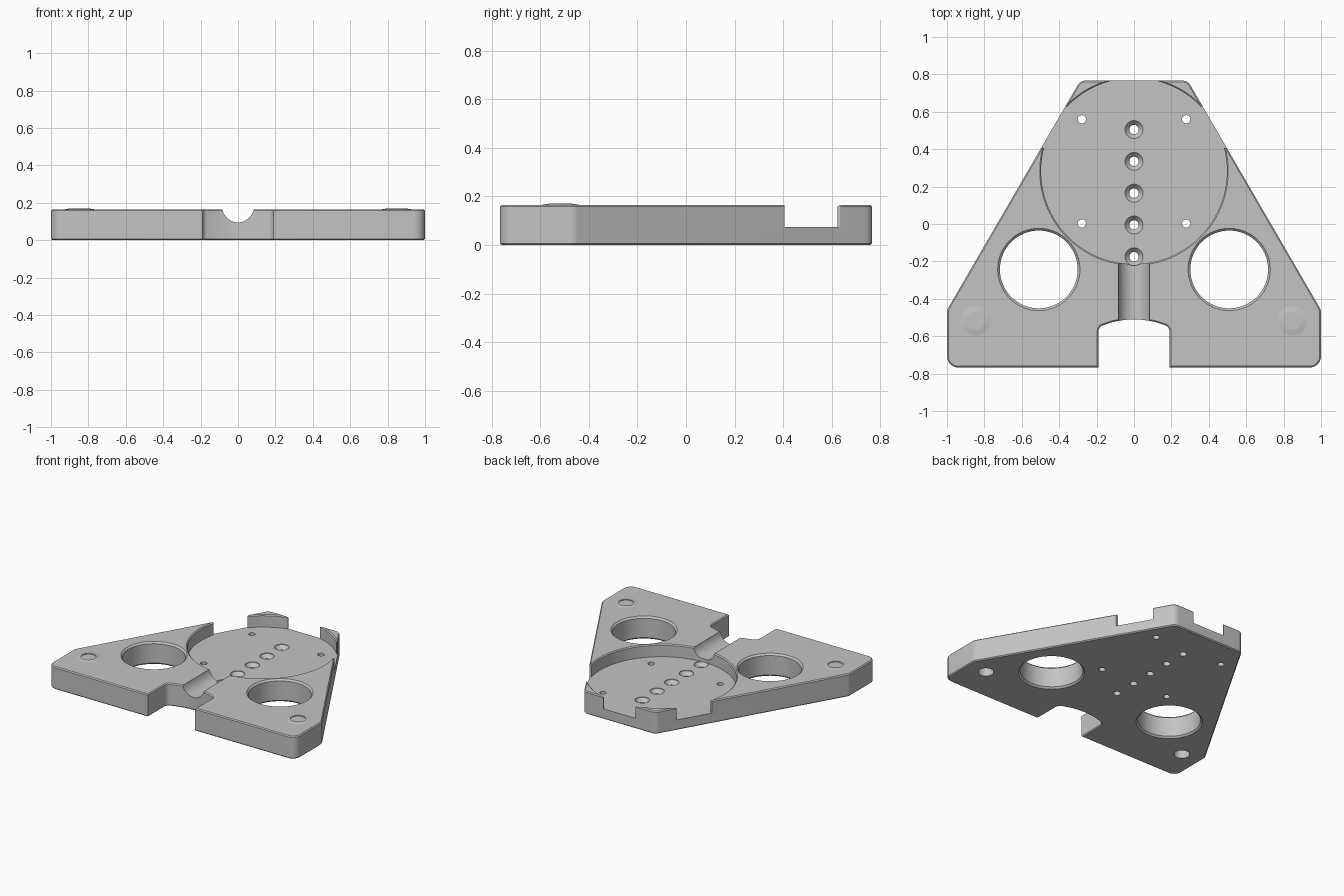
import bpy, bmesh, math
from mathutils import Vector, Matrix

if "Cube" in bpy.data.objects:
    bpy.data.objects.remove(bpy.data.objects["Cube"])

TOP, FLOOR, HALF = 0.165, 0.075, 0.767
EDGE = 0.007          # small chamfer on the outer edges
POCKET_Y = 0.283

grey = bpy.data.materials.new("plain grey")
grey.use_nodes = True
grey.diffuse_color = (0.55, 0.55, 0.55, 1)
grey.node_tree.nodes["Principled BSDF"].inputs["Base Color"].default_value = (0.55, 0.55, 0.55, 1)


def make(name, bm):
    bmesh.ops.recalc_face_normals(bm, faces=bm.faces[:])
    mesh = bpy.data.meshes.new(name)
    bm.to_mesh(mesh)
    bm.free()
    mesh.materials.append(grey)
    ob = bpy.data.objects.new(name, mesh)
    bpy.context.collection.objects.link(ob)
    return ob


def lathe(name, profile, x=0, y=0, steps=48, closed=False):
    """Turn (radius, z) points about a vertical axis at x, y."""
    bm = bmesh.new()
    vs = [bm.verts.new((r, 0, z)) for r, z in profile]
    pairs = list(zip(vs, vs[1:])) + ([(vs[-1], vs[0])] if closed else [])
    es = [bm.edges.new(p) for p in pairs]
    bmesh.ops.spin(bm, geom=vs + es, cent=(0, 0, 0), axis=(0, 0, 1),
                   angle=math.tau, steps=steps, use_merge=True)
    bmesh.ops.remove_doubles(bm, verts=bm.verts[:], dist=1e-5)
    bmesh.ops.translate(bm, verts=bm.verts[:], vec=(x, y, 0))
    return make(name, bm)


def box(name, lo, hi):
    bm = bmesh.new()
    bmesh.ops.create_cube(bm, size=1)
    lo, hi = Vector(lo), Vector(hi)
    for v in bm.verts:
        v.co = (lo + hi) / 2 + v.co * (hi - lo)
    return make(name, bm)


def rounded(p, a, b, radius, steps=6):
    """Points of an arc that rounds corner p between neighbours a and b."""
    p, a, b = Vector(p), Vector(a), Vector(b)
    u, v = (a - p).normalized(), (b - p).normalized()
    half = u.angle(v) / 2
    start, end = p + u * radius / math.tan(half), p + v * radius / math.tan(half)
    c = p + (u + v).normalized() * radius / math.sin(half)
    return [c + (start - c).lerp(end - c, i / steps).normalized() * radius
            for i in range(steps + 1)]


def cut(body, cutter):
    mod = body.modifiers.new("cut", 'BOOLEAN')
    mod.operation, mod.solver, mod.object = 'DIFFERENCE', 'EXACT', cutter
    bpy.context.view_layer.objects.active = body
    bpy.ops.object.modifier_apply(modifier=mod.name)
    bpy.data.objects.remove(cutter)


# Base plate outline: right half from the notch arch round to the back, then mirrored
arch = [(x, -0.51 - x * x * 1.1) for x in (0.04, 0.08, 0.12)]
corners = [((0.19, -0.55), 0.035), ((0.19, -HALF), 0), ((1, -HALF), 0.06),
           ((1, -0.46), 0.06), ((0.287, HALF), 0.05)]
path = [arch[-1]] + [c for c, r in corners] + [(0, HALF)]
half = [Vector(p) for p in arch]
for i, (c, r) in enumerate(corners):
    half += rounded(c, path[i], path[i + 2], r) if r else [Vector(c)]
outline = [Vector((0, -0.51))] + half + [Vector((-p.x, p.y)) for p in reversed(half)]

bm = bmesh.new()
face = bm.faces.new([bm.verts.new((p.x, p.y, 0)) for p in outline])
new = bmesh.ops.extrude_face_region(bm, geom=[face])
bmesh.ops.translate(bm, verts=[g for g in new["geom"] if isinstance(g, bmesh.types.BMVert)],
                    vec=(0, 0, TOP))
bmesh.ops.recalc_face_normals(bm, faces=bm.faces[:])
rims = [e for e in bm.edges if abs(e.verts[0].co.z - e.verts[1].co.z) < 1e-4]
bmesh.ops.bevel(bm, geom=rims, offset=EDGE, segments=1, affect='EDGES')
plate = make("base_plate", bm)

# Round pocket, open at the back and on both slanted sides
cut(plate, lathe("pocket_cutter", [(0, FLOOR), (0.497, FLOOR), (0.497, TOP - EDGE),
                                   (0.511, TOP + EDGE), (0.511, 0.3), (0, 0.3)],
                 y=POCKET_Y, steps=96))
cut(plate, box("back_gap_cutter", (-0.13, 0.7, FLOOR), (0.13, 0.9, 0.3)))
for s in (-1, 1):
    xs = sorted((s * 0.36, s * 0.7))
    cut(plate, box("side_gap_cutter", (xs[0], 0.407, FLOOR), (xs[1], 0.635, 0.3)))

# Half-round channel from the notch into the pocket
bm = bmesh.new()
bmesh.ops.create_cone(bm, cap_ends=True, segments=48, radius1=0.085, radius2=0.085, depth=0.7,
                      matrix=Matrix.Translation((0, -0.35, TOP + 0.015))
                      @ Matrix.Rotation(math.pi / 2, 4, 'X'))
cut(plate, make("channel_cutter", bm))

# Row of countersunk holes
for i in range(5):
    cut(plate, lathe("countersink_cutter",
                     [(0, -0.1), (0.025, -0.1), (0.025, 0.045), (0.048, FLOOR - 0.004),
                      (0.048, 0.3), (0, 0.3)], y=0.505 - 0.17 * i, steps=32))

for s in (-1, 1):
    # Small through holes in the pocket floor
    for y in (0.003, 0.56):
        cut(plate, lathe("small_hole_cutter", [(0, -0.1), (0.022, -0.1), (0.022, 0.3), (0, 0.3)],
                         s * 0.279, y, 24))
    # Large chamfered holes
    cut(plate, lathe("large_hole_cutter",
                     [(0, -0.1), (0.23, -0.1), (0.23, -0.01), (0.208, 0.012), (0.208, TOP - 0.012),
                      (0.23, TOP + 0.01), (0.23, 0.3), (0, 0.3)], s * 0.509, -0.243, 64))
    # Blind holes underneath, with shallow raised rings above
    cut(plate, lathe("blind_hole_cutter", [(0, -0.1), (0.052, -0.1), (0.052, 0.14), (0, 0.14)],
                     s * 0.847, -0.517, 32))
    ring = lathe("left_raised_ring" if s > 0 else "right_raised_ring",
                 [(0.05, TOP - 0.004), (0.05, TOP + 0.005), (0.08, TOP), (0.08, TOP - 0.004)],
                 s * 0.847, -0.517, 32, closed=True)

# Smooth the curved walls, keep the machined edges sharp
for ob in bpy.context.view_layer.objects:
    ob.select_set(ob.type == 'MESH' and grey.name in ob.data.materials)
bpy.context.view_layer.objects.active = plate
bpy.ops.object.shade_smooth_by_angle(angle=math.radians(25))
